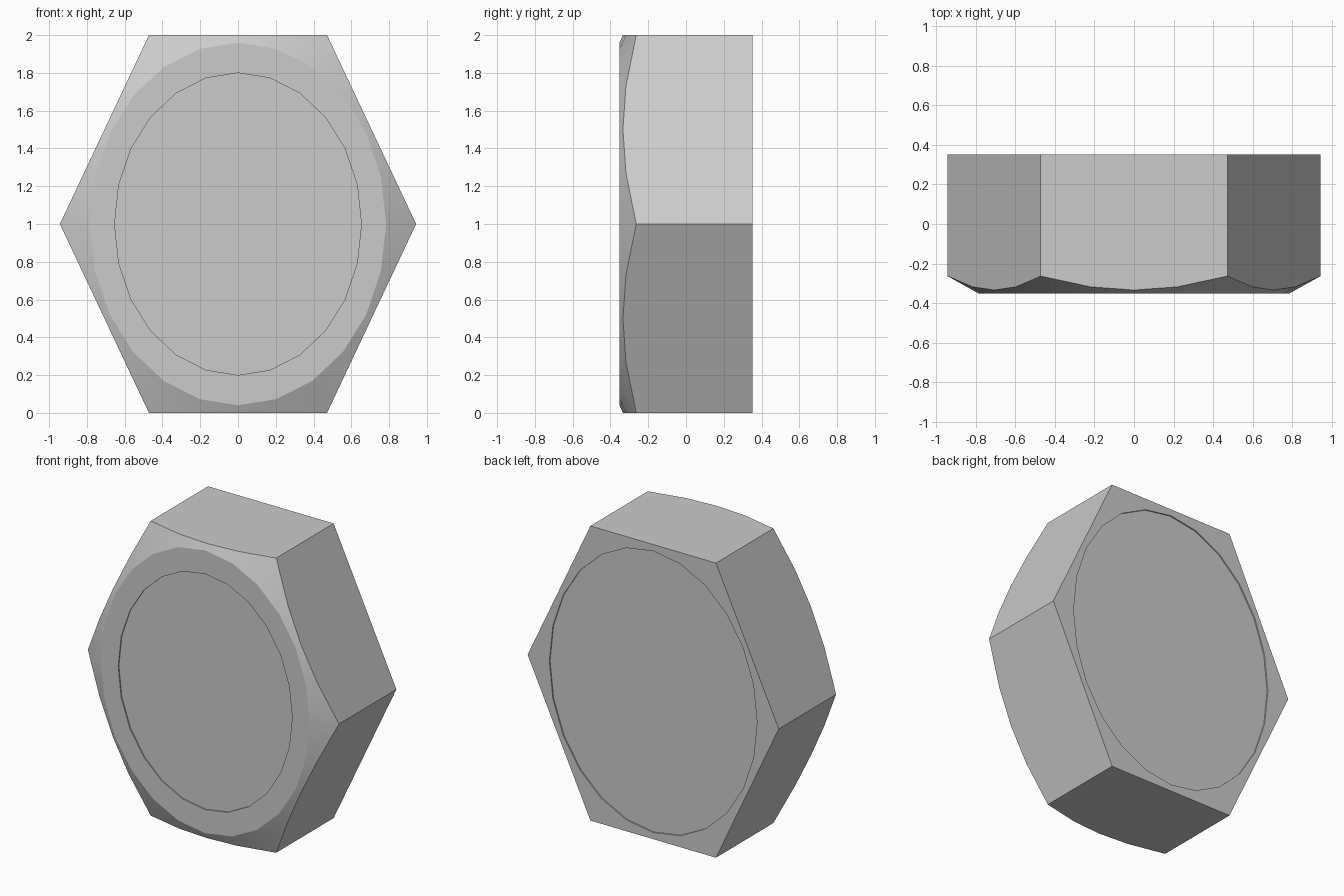
import bpy, bmesh
from math import sin, cos, pi, radians

if "Cube" in bpy.data.objects:
    bpy.data.objects.remove(bpy.data.objects["Cube"])

N = 24                      # segments around
SX = 0.943 / (2 / 3 ** 0.5)   # horizontal squash of the hexagon
Y = 0.352                   # half thickness
STEP = 0.008                # depth of the shallow face recesses

bm = bmesh.new()


def ring(radius, depth):
    """Ring of N verts; radius and depth are functions of the angle."""
    out = []
    for i in range(N):
        a = 2 * pi * i / N
        r = radius(a)
        out.append(bm.verts.new((SX * r * cos(a), depth(r), 1 + r * sin(a))))
    return out


def hexagon(a):
    return 1 / cos((a % (pi / 3)) - pi / 6)


def circle(r):
    return lambda a: r


def at(y):
    return lambda r: y


# Profile from the front recess, over the conical chamfer, to the back recess
rings = [
    ring(circle(0.80), at(-Y + STEP)),
    ring(circle(0.80), at(-Y)),
    ring(circle(0.96), at(-Y)),
    ring(hexagon, lambda r: -Y + (r - 0.96) * 0.455),
    ring(hexagon, at(Y)),
    ring(circle(0.955), at(Y)),
    ring(circle(0.955), at(Y - STEP)),
]
for a, b in zip(rings, rings[1:]):
    for i in range(N):
        j = (i + 1) % N
        bm.faces.new((a[i], a[j], b[j], b[i]))
bm.faces.new(rings[0])
bm.faces.new(rings[-1])
bmesh.ops.recalc_face_normals(bm, faces=bm.faces)

mesh = bpy.data.meshes.new("hex_head")
bm.to_mesh(mesh)
bm.free()
obj = bpy.data.objects.new("hex_head", mesh)
bpy.context.collection.objects.link(obj)

# Smooth the chamfer, keep the rims and corners sharp
bpy.context.view_layer.objects.active = obj
obj.select_set(True)
bpy.ops.object.shade_smooth_by_angle(angle=radians(18))
